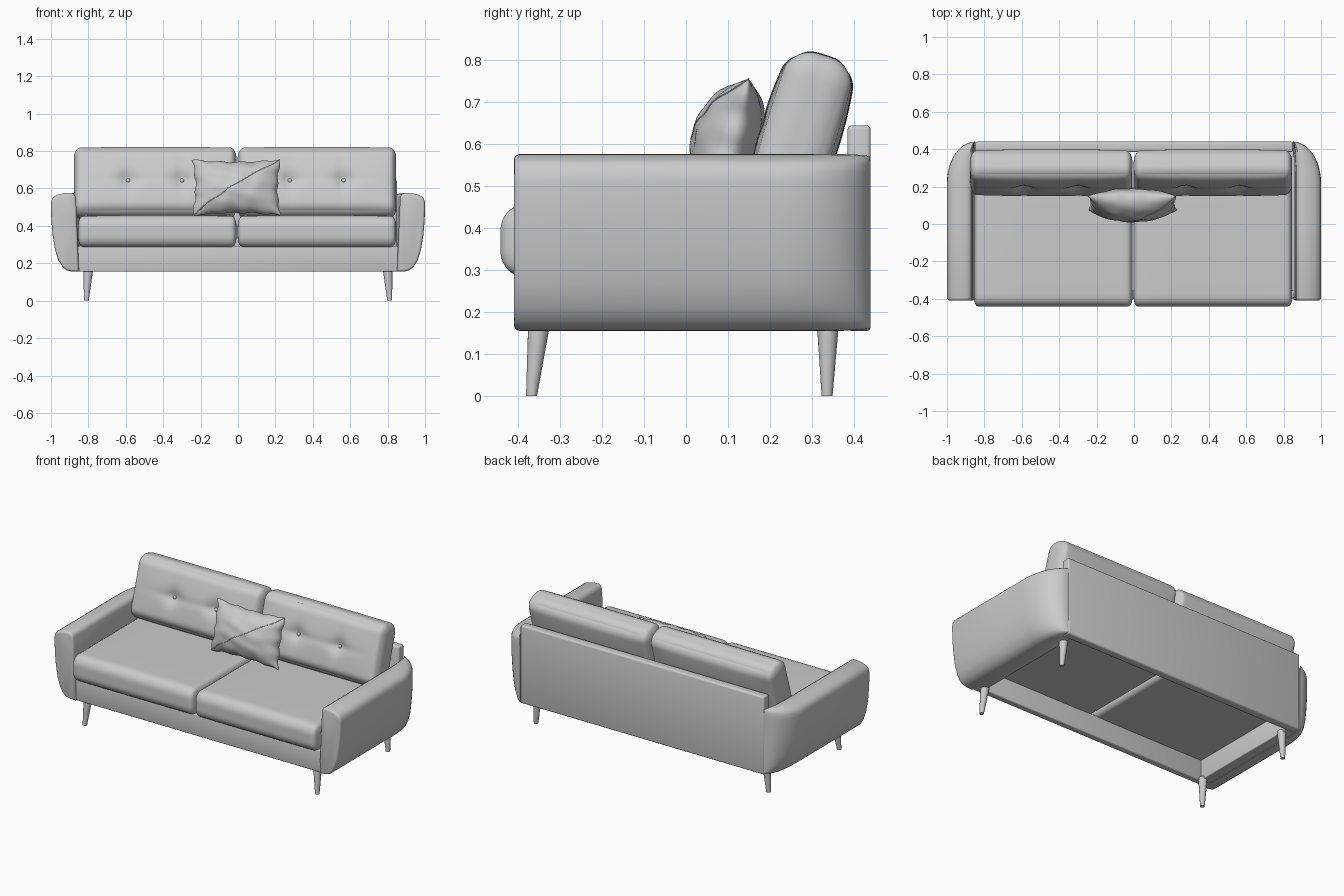
import bpy, bmesh, math
from mathutils import Vector, Matrix

if "Cube" in bpy.data.objects:
    bpy.data.objects.remove(bpy.data.objects["Cube"])

def finish(bm, name, loc=(0, 0, 0), tilt=0, angle=40):
    bmesh.ops.recalc_face_normals(bm, faces=bm.faces[:])
    me = bpy.data.meshes.new(name)
    bm.to_mesh(me)
    bm.free()
    ob = bpy.data.objects.new(name, me)
    bpy.context.collection.objects.link(ob)
    ob.location = loc
    ob.rotation_euler.x = math.radians(tilt)
    bpy.ops.object.select_all(action='DESELECT')
    ob.select_set(True)
    bpy.context.view_layer.objects.active = ob
    bpy.ops.object.shade_smooth_by_angle(angle=math.radians(angle))
    return ob

def box(name, lo, hi, bevel=0.006):
    bm = bmesh.new()
    bmesh.ops.create_cube(bm, size=1)
    for v in bm.verts:
        v.co = [lo[i] + (v.co[i] + 0.5) * (hi[i] - lo[i]) for i in range(3)]
    bmesh.ops.bevel(bm, geom=bm.edges[:], offset=bevel, segments=3,
                    profile=0.5, affect='EDGES')
    return finish(bm, name)

def cushion(name, half, r, loc, tilt=0, cuts=25, bulge=(0, 0), tufts=()):
    """Rounded box with bulging faces and optional button dimples in front."""
    bm = bmesh.new()
    bmesh.ops.create_cube(bm, size=2)
    bmesh.ops.subdivide_edges(bm, edges=bm.edges[:], cuts=cuts, use_grid_fill=True)
    for v in bm.verts:
        c = [math.sin(math.pi / 2 * max(-1, min(1, a))) for a in v.co]
        front = v.co.y < -0.999
        p = [c[i] * half[i] for i in range(3)]
        q = Vector([max(r[i] - half[i], min(half[i] - r[i], p[i])) for i in range(3)])
        d = Vector([(p[i] - q[i]) / r[i] for i in range(3)])
        if d.length > 0:
            d.normalize()
        o = q + Vector([d[i] * r[i] for i in range(3)])
        o.y += bulge[0] * c[1] * (1 - c[0] ** 4) * (1 - c[2] ** 2)
        o.z += bulge[1] * c[2] * (1 - c[0] ** 4) * (1 - c[1] ** 4)
        if front:
            for tx, tz in tufts:
                dx, dz = o.x - tx, o.z - tz
                o.y += 0.022 * math.exp(-(dx * dx + dz * dz) / 0.0022)
                o.y += 0.008 * math.exp(-(dx / 0.022) ** 2 - (dz / 0.11) ** 2)
                o.y += 0.006 * math.exp(-(dx / 0.13) ** 2 - (dz / 0.022) ** 2)
        v.co = o
    return finish(bm, name, loc, tilt, 60)

# Arms: front profile (x, z) lofted back, narrowing round the rear corner
PROFILE = [(.85, .155), (.862, .45), (.867, .55), (.873, .568), (.888, .577),
           (.93, .575), (.97, .565), (.988, .553), (.998, .535), (1.0, .51),
           (.998, .43), (.991, .35), (.978, .27), (.96, .215), (.938, .18),
           (.915, .162), (.89, .156)]

def arm(name, side):
    stations = [(-.41, 1, .88), (-.408, 1, .94), (-.403, 1, .98), (-.395, 1, 1), (.0, 1, 1)]
    for k in range(13):
        a = math.pi / 2 * k / 12
        stations.append((.22 + .22 * math.sin(a), max(.03, math.cos(a)), 1))
    bm = bmesh.new()
    rings = []
    for y, w, s in stations:
        inset = (1 - s) * .12
        ring = []
        for x, z in PROFILE:
            # inset the front rim evenly, narrow the rear towards the inner side
            x = .925 + (x - .925) * (1 - inset / .075)
            z = .366 + (z - .366) * (1 - inset / .21)
            x = .85 + (x - .85) * w
            z += (.366 - z) * .04 * (1 - w) ** 2
            ring.append(bm.verts.new((side * x, y, z)))
        rings.append(ring)
    n = len(PROFILE)
    for a, b in zip(rings, rings[1:]):
        for i in range(n):
            j = (i + 1) % n
            bm.faces.new((a[i], a[j], b[j], b[i]))
    bm.faces.new(rings[0])
    bm.faces.new(rings[-1])
    finish(bm, name, angle=45)

# Tapered, splayed legs
def leg(name, bottom, top, height=.17):
    bm = bmesh.new()
    bmesh.ops.create_cone(bm, cap_ends=True, segments=24, radius1=.013,
                          radius2=.026, depth=height)
    for v in bm.verts:
        t = v.co.z / height + .5
        v.co.x += bottom[0] + (top[0] - bottom[0]) * t
        v.co.y += bottom[1] + (top[1] - bottom[1]) * t
        v.co.z += height / 2
    finish(bm, name)

for side, label in ((-1, "left"), (1, "right")):
    arm(label + "_arm", side)
    leg(label + "_front_leg", (side * .811, -.368), (side * .80, -.35))
    leg(label + "_back_leg", (side * .811, .336), (side * .80, .338))
    xs = sorted((side * .79, side * .858))
    box(label + "_side_rail", (xs[0], -.38, .158), (xs[1], .40, .29))

# Frame: open underneath
box("front_rail", (-.855, -.397, .155), (.855, -.355, .292))
box("back_panel", (-.85, .385, .155), (.85, .44, .645), .01)

# Seat and back cushions with buttons
TILT = -17
for label, x0, x1 in (("left", -.877, -.008), ("right", -.002, .846)):
    s0 = max(x0, -.856)
    cushion(label + "_seat_cushion", ((x1 - s0) / 2, .412, .083), (.025, .05, .06),
            ((s0 + x1) / 2, -.03, .370), bulge=(0, .004))
    hx = (x1 - x0) / 2
    loc = Vector(((x0 + x1) / 2, .274, .629))
    tufts = [(-.145, -.005), (.143, -.005)]
    cushion(label + "_back_cushion", (hx, .080, .190), (.035, .065, .06), loc, TILT,
            cuts=45, bulge=(.017, .003), tufts=tufts)
    rot = Matrix.Rotation(math.radians(TILT), 3, 'X')
    for i, (tx, tz) in enumerate(tufts):
        bm = bmesh.new()
        bmesh.ops.create_uvsphere(bm, u_segments=16, v_segments=8, radius=.011)
        bmesh.ops.scale(bm, vec=(1, .5, 1), verts=bm.verts[:])
        finish(bm, f"{label}_button_{i + 1}", loc + rot @ Vector((tx, -.066, tz)), TILT, 60)

# Throw pillow: two puffed grids sharing a pinched outline
def pillow_point(u, v, face):
    puff = (max(0, 1 - u * u) * max(0, 1 - v * v)) ** .5
    depth = .098 if face < 0 else .07
    wrinkle = .004 * math.sin(9 * u + 4 * v) * math.sin(7 * v - 3 * u) * puff
    x = .236 * u * (1 - .07 * (1 - v * v)) + .004 * math.sin(11 * v)
    z = .154 * v * (1 - .10 * (1 - u * u)) + .003 * math.sin(13 * u) * v
    return Vector((x, face * (depth * puff + wrinkle), z))

PILLOW_LOC, PILLOW_TILT = (-.008, .112, .605), -14
bm = bmesh.new()
for face in (-1, 1):
    old = set(bm.verts)
    bmesh.ops.create_grid(bm, x_segments=48, y_segments=36, size=1)
    for v in [v for v in bm.verts if v not in old]:
        u, w = (math.sin(math.pi / 2 * max(-1, min(1, a))) for a in v.co.xy)
        v.co = pillow_point(u, w, face)
bmesh.ops.remove_doubles(bm, verts=bm.verts[:], dist=1e-5)
finish(bm, "throw_pillow", PILLOW_LOC, PILLOW_TILT, 60)

# Diagonal seam across the pillow front
cu = bpy.data.curves.new("pillow_seam", 'CURVE')
cu.dimensions = '3D'
cu.bevel_depth = .002
sp = cu.splines.new('POLY')
sp.points.add(40)
for k, pt in enumerate(sp.points):
    s = k / 20 - 1
    pt.co = (*pillow_point(s, s, -1), 1)
seam = bpy.data.objects.new("pillow_seam", cu)
bpy.context.collection.objects.link(seam)
seam.location = PILLOW_LOC
seam.rotation_euler.x = math.radians(PILLOW_TILT)
